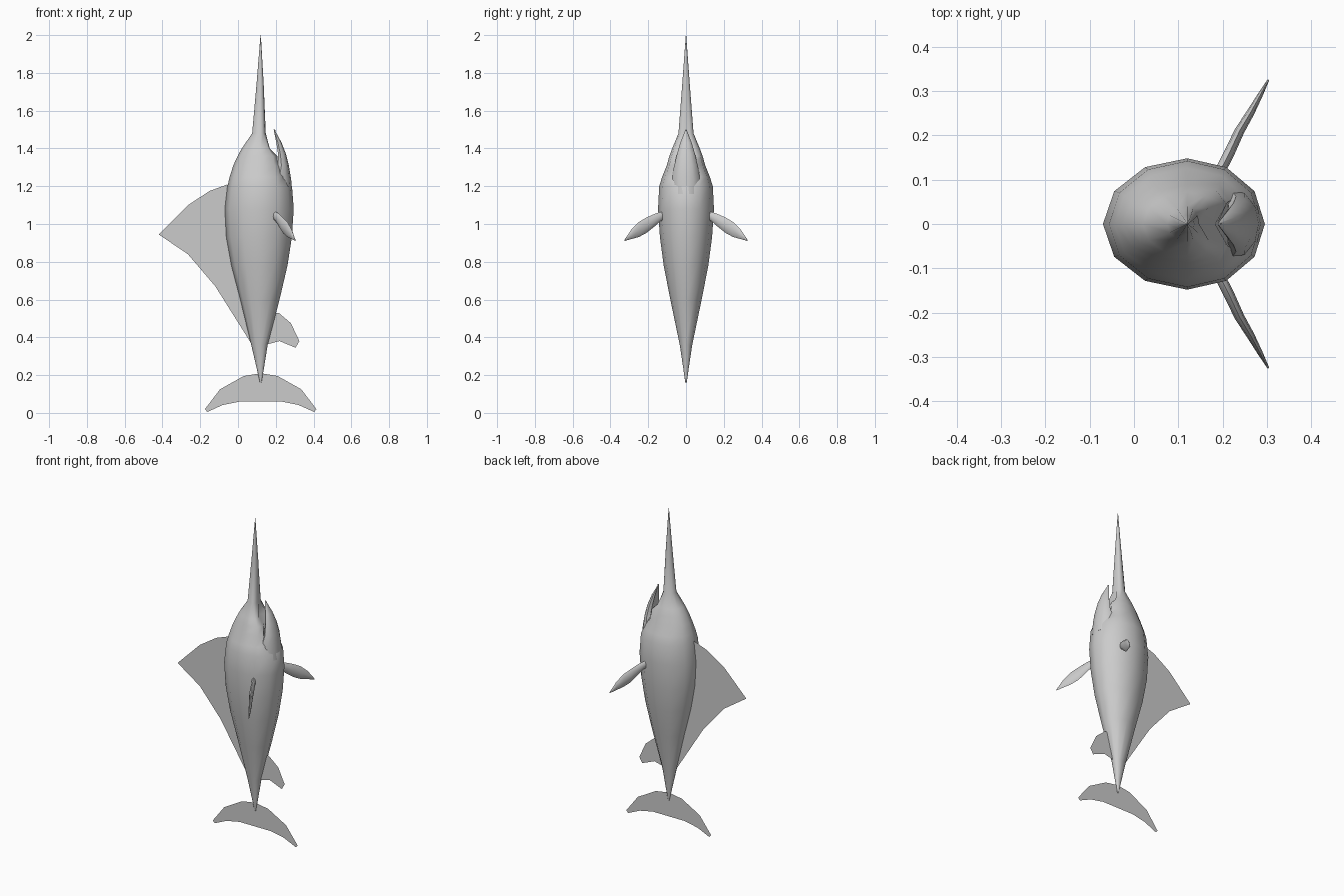
import bpy, bmesh, math
from mathutils import Vector

if "Cube" in bpy.data.objects:
    bpy.data.objects.remove(bpy.data.objects["Cube"])

grey = bpy.data.materials.new("plain_grey")
grey.diffuse_color = (0.6, 0.6, 0.6, 1)
grey.use_nodes = True
grey.node_tree.nodes["Principled BSDF"].inputs["Base Color"].default_value = grey.diffuse_color


def finish(name, bm, smooth=None):
    bmesh.ops.remove_doubles(bm, verts=bm.verts, dist=1e-5)
    if smooth:
        bmesh.ops.recalc_face_normals(bm, faces=bm.faces)
    me = bpy.data.meshes.new(name)
    bm.to_mesh(me)
    bm.free()
    me.materials.append(grey)
    ob = bpy.data.objects.new(name, me)
    bpy.context.collection.objects.link(ob)
    if smooth:
        bpy.ops.object.select_all(action='DESELECT')
        ob.select_set(True)
        bpy.context.view_layer.objects.active = ob
        bpy.ops.object.shade_smooth_by_angle(angle=math.radians(smooth))
    return ob


def loft(name, rings, smooth=50):
    """Skin a list of equally long closed loops and cap both ends."""
    bm = bmesh.new()
    loops = [[bm.verts.new(p) for p in r] for r in rings]
    n = len(loops[0])
    for a, b in zip(loops, loops[1:]):
        for i in range(n):
            j = (i + 1) % n
            bm.faces.new((a[i], a[j], b[j], b[i]))
    bm.faces.new(loops[0])
    bm.faces.new(loops[-1])
    return finish(name, bm, smooth)


def sheet(name, outline):
    """Flat fin in the middle plane from (x, z) points."""
    bm = bmesh.new()
    bm.faces.new([bm.verts.new((x, 0, z)) for x, z in outline])
    bmesh.ops.triangulate(bm, faces=bm.faces)
    return finish(name, bm)


# Body, upper head and bill: z, back x, belly x, half width, mouth roof x
CX = 0.12
sections = [
    (0.16, 0.116, 0.124, 0.004, 1), (0.24, 0.098, 0.138, 0.015, 1),
    (0.36, 0.07, 0.157, 0.033, 1), (0.60, 0.012, 0.22, 0.083, 1),
    (0.78, -0.035, 0.262, 0.118, 1), (0.93, -0.062, 0.285, 0.138, 1),
    (1.08, -0.07, 0.295, 0.148, 1), (1.20, -0.056, 0.286, 0.142, 1),
    (1.25, -0.044, 0.276, 0.126, 0.245), (1.31, -0.025, 0.265, 0.102, 0.213),
    (1.36, -0.002, 0.25, 0.088, 0.208), (1.40, 0.02, 0.20, 0.073, 0.168),
    (1.48, 0.075, 0.147, 0.040, 1), (1.74, 0.098, 0.136, 0.020, 1),
    (2.00, 0.119, 0.121, 0.001, 1)]
rings = []
for z, back, belly, w, roof in sections:
    ring = []
    for i in range(12):
        a = i * math.pi / 6
        c = math.cos(a)
        x = CX + c * ((belly - CX) if c > 0 else (CX - back))
        # the palate is hollowed along the middle
        x = min(x, roof - (0.025 if i == 0 else 0))
        ring.append((x, w * math.sin(a), z))
    rings.append(ring)
loft("body_and_bill", rings)

# Lower jaw: z, inner x, outer x, half width
rings = []
for z, inner, outer, w in [(1.16, 0.18, 0.288, 0.080), (1.24, 0.192, 0.281, 0.079),
                           (1.31, 0.213, 0.269, 0.062), (1.37, 0.212, 0.254, 0.048),
                           (1.43, 0.203, 0.231, 0.030), (1.50, 0.189, 0.193, 0.003)]:
    edge = inner + 0.3 * (outer - inner)
    ring = [(outer - (outer - edge) * (1 - math.cos(t)), w * math.sin(t), z)
            for t in [k * math.pi / 6 for k in range(-3, 4)]]
    rings.append(ring + [(inner, w * 0.7, z), (inner + 0.008, 0, z),
                         (inner, -w * 0.7, z)])
loft("lower_jaw", rings)

# Pectoral fins: outward y, x, top z, bottom z, half thickness
stations = [(0.10, 0.182, 1.068, 1.025, 0.010), (0.135, 0.202, 1.064, 1.015, 0.012),
            (0.165, 0.217, 1.054, 0.988, 0.012), (0.21, 0.238, 1.034, 0.952, 0.011),
            (0.25, 0.262, 1.010, 0.931, 0.009), (0.29, 0.284, 0.970, 0.920, 0.006),
            (0.325, 0.303, 0.917, 0.910, 0.002)]
out = Vector((0.46, 0.89, 0))
for side, name in ((1, "left_pectoral_fin"), (-1, "right_pectoral_fin")):
    rings = []
    for y, x, top, low, th in stations:
        mid, h = (top + low) / 2, (top - low) / 2
        ring = []
        for k in range(8):
            s, c = math.sin(k * math.pi / 4) * th, math.cos(k * math.pi / 4) * h
            ring.append((x + s * out.y, side * (y - s * out.x), mid + c))
        rings.append(ring)
    loft(name, rings, 60)

# Flat fins
sheet("dorsal_fin", [(-0.055, 1.21), (-0.15, 1.175), (-0.265, 1.10), (-0.42, 0.945),
                     (-0.265, 0.84), (-0.12, 0.67), (0.075, 0.36), (0.09, 0.45),
                     (0.0, 0.95)])
sheet("anal_fin", [(0.20, 0.53), (0.215, 0.53), (0.28, 0.475), (0.325, 0.38),
                   (0.305, 0.345), (0.22, 0.38), (0.155, 0.363), (0.14, 0.38)])

# Crescent tail fin, mirrored about the body axis
half = [(0.09, 0.195), (0.215, 0.125), (0.295, 0.02), (0.283, 0.005),
        (0.20, 0.042), (0.11, 0.06)]
sheet("tail_fin", [(CX, 0.21)] + [(CX + x, z) for x, z in half]
      + [(CX - x, z) for x, z in reversed(half)])
